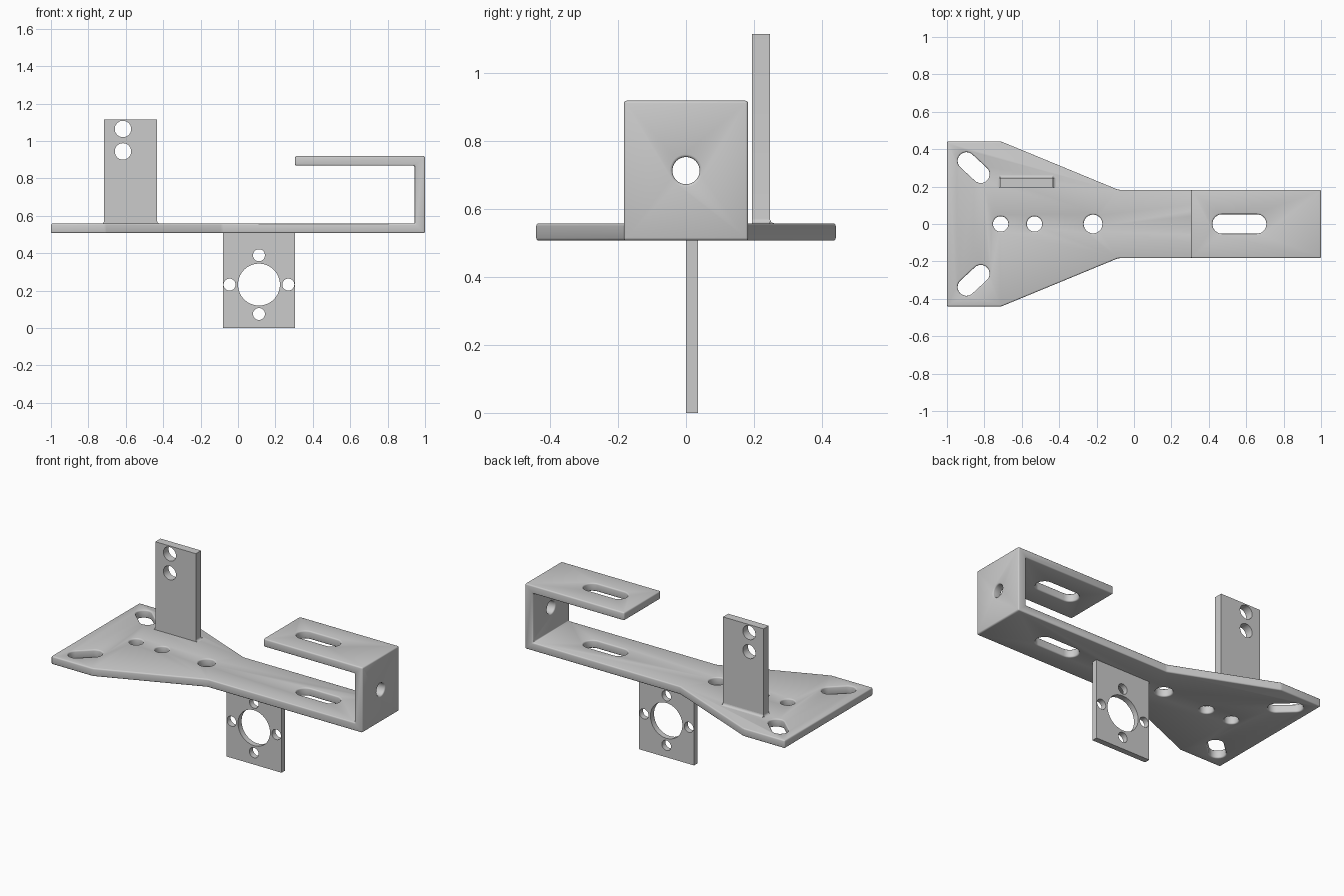
import bpy, bmesh
from math import sin, cos, pi, atan2, radians

if "Cube" in bpy.data.objects:
    bpy.data.objects.remove(bpy.data.objects["Cube"], do_unlink=True)

metal = bpy.data.materials.new("light grey metal")
GREY = (0.6, 0.6, 0.6, 1)
metal.use_nodes = True
metal.diffuse_color = GREY
metal.node_tree.nodes["Principled BSDF"].inputs["Base Color"].default_value = GREY

# Where a 2D point (u, v) lands when extruded to w along each axis
PLACE = {"x": lambda u, v, w: (w, u, v),
         "y": lambda u, v, w: (u, w, v),
         "z": lambda u, v, w: (u, v, w)}


def prisms(name, shapes, axis, lo, hi):
    """One object made of 2D outlines extruded along an axis."""
    bm = bmesh.new()
    for pts in shapes:
        bottom = [bm.verts.new(PLACE[axis](u, v, lo)) for u, v in pts]
        top = [bm.verts.new(PLACE[axis](u, v, hi)) for u, v in pts]
        bm.faces.new(bottom[::-1])
        bm.faces.new(top)
        for i in range(len(pts)):
            j = (i + 1) % len(pts)
            bm.faces.new((bottom[i], bottom[j], top[j], top[i]))
    bmesh.ops.recalc_face_normals(bm, faces=bm.faces)
    mesh = bpy.data.meshes.new(name)
    bm.to_mesh(mesh)
    bm.free()
    mesh.materials.append(metal)
    obj = bpy.data.objects.new(name, mesh)
    bpy.context.collection.objects.link(obj)
    return obj


def arc(cx, cy, r, start, end, n):
    steps = [start + (end - start) * i / n for i in range(n + 1)]
    return [(cx + r * cos(a), cy + r * sin(a)) for a in steps]


def circle(cx, cy, r, n=40):
    return arc(cx, cy, r, 0, 2 * pi, n)[:-1]


def slot(x1, y1, x2, y2, r):
    a = atan2(y2 - y1, x2 - x1)
    return (arc(x2, y2, r, a - pi / 2, a + pi / 2, 16)
            + arc(x1, y1, r, a + pi / 2, a + 3 * pi / 2, 16))


def finish(obj, tools, bevel=0):
    """Apply (operation, tool) booleans, round the edges, shade smooth."""
    for operation, tool in tools:
        tool.hide_render = True
        mod = obj.modifiers.new(operation.title(), "BOOLEAN")
        mod.operation, mod.object, mod.solver = operation, tool, "EXACT"
    if bevel:
        mod = obj.modifiers.new("Rounded edges", "BEVEL")
        mod.width, mod.segments = bevel, 3
        mod.limit_method, mod.angle_limit = "ANGLE", radians(20)
        mod.use_clamp_overlap = False
    bpy.ops.object.select_all(action="DESELECT")
    obj.select_set(True)
    bpy.context.view_layer.objects.active = obj
    bpy.ops.object.convert(target="MESH")
    bpy.ops.object.shade_smooth_by_angle(angle=radians(35))
    for _, tool in tools:
        bpy.data.objects.remove(tool, do_unlink=True)


BASE_LOW, BASE_TOP = 0.507, 0.558

# Bracket: hooked side profile trimmed by the tapering plan outline
side = [(-1, BASE_LOW), (1, BASE_LOW), (1, 0.919), (0.305, 0.919),
        (0.305, 0.868), (0.944, 0.868), (0.944, BASE_TOP), (-1, BASE_TOP)]
half = [(1.2, 0.183), (-0.085, 0.183), (-0.71, 0.441), (-1.2, 0.441)]
plan = half + [(x, -y) for x, y in reversed(half)]
bracket = prisms("bracket", [side], "y", -0.6, 0.6)
trim = prisms("plan_trim", [plan], "z", 0.3, 1.1)

# Holes through the base, hook flange and end wall
holes = [circle(-0.713, 0, 0.041), circle(-0.532, 0, 0.041),
         circle(-0.219, 0, 0.05), slot(0.471, 0, 0.656, 0, 0.052)]
holes += [slot(-0.896, s * 0.337, -0.819, s * 0.266, 0.047) for s in (1, -1)]
base_holes = prisms("base_holes", holes, "z", 0.4, 1.05)
wall_hole = prisms("wall_hole", [circle(0, 0.713, 0.04)], "x", 0.9, 1.1)
finish(bracket, [("INTERSECT", trim), ("DIFFERENCE", base_holes),
                 ("DIFFERENCE", wall_hole)], bevel=0.008)

# Upright tab with small fillets where it meets the base
F, LEFT, RIGHT, BACK = 0.014, -0.716, -0.432, 0.247
low = BASE_TOP - 0.01
tab_outline = ([(LEFT - F, low), (RIGHT + F, low)]
               + arc(RIGHT + F, BASE_TOP + F, F, 1.5 * pi, pi, 5)
               + [(RIGHT, 1.115), (LEFT, 1.115)]
               + arc(LEFT - F, BASE_TOP + F, F, 2 * pi, 1.5 * pi, 5))
tab = prisms("upright_tab", [tab_outline], "y", 0.195, BACK)
tab_holes = prisms("tab_holes", [circle(-0.615, z, 0.044) for z in (1.064, 0.944)],
                   "y", 0.1, 0.4)
finish(tab, [("DIFFERENCE", tab_holes)])
fillet_outline = ([(BACK - 0.01, low), (BACK + F, low)]
                  + arc(BACK + F, BASE_TOP + F, F, 1.5 * pi, pi, 5)
                  + [(BACK - 0.01, BASE_TOP + F)])
finish(prisms("tab_back_fillet", [fillet_outline], "x", LEFT, RIGHT), [])

# Hanging mount plate with a large bore and four screw holes
CX, CZ, D = 0.112, 0.232, 0.157
mount = prisms("hanging_mount", [[(-0.081, 0), (0.305, 0), (0.305, 0.515), (-0.081, 0.515)]],
               "y", 0, 0.036)
mount_holes = [circle(CX, CZ, 0.112, 64)]
mount_holes += [circle(CX + D * dx, CZ + D * dz, 0.032, 32)
                for dx, dz in ((1, 0), (-1, 0), (0, 1), (0, -1))]
finish(mount, [("DIFFERENCE", prisms("mount_holes", mount_holes, "y", -0.1, 0.2))])
